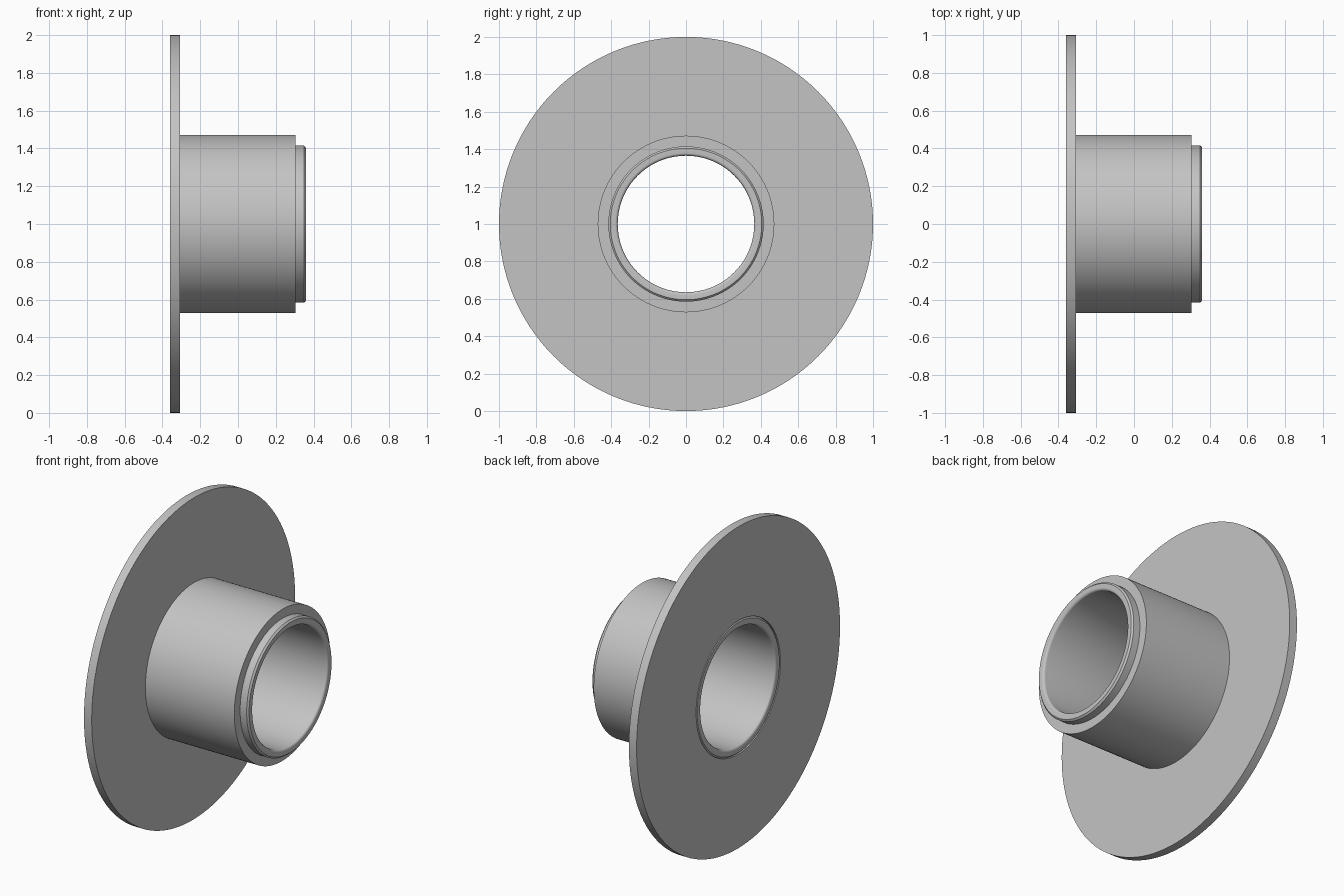
import bpy
import bmesh
from math import cos, sin, pi, radians

SEGMENTS = 128
AXIS_Z = 1.0

cube = bpy.data.objects.get("Cube")
if cube:
    bpy.data.objects.remove(cube, do_unlink=True)

grey = bpy.data.materials.new("plain grey")
grey.use_nodes = True
colour = (0.55, 0.55, 0.55, 1)
grey.diffuse_color = colour
grey.node_tree.nodes["Principled BSDF"].inputs["Base Color"].default_value = colour


def lathe(name, profile):
    """Spin a closed (x, radius) profile around the horizontal axis."""
    bm = bmesh.new()
    rings = []
    for x, r in profile:
        angles = [2 * pi * i / SEGMENTS for i in range(SEGMENTS)]
        rings.append([bm.verts.new((x, r * cos(a), AXIS_Z + r * sin(a))) for a in angles])
    for k, ring in enumerate(rings):
        following = rings[(k + 1) % len(rings)]
        for i in range(SEGMENTS):
            j = (i + 1) % SEGMENTS
            bm.faces.new((ring[i], ring[j], following[j], following[i]))
    bmesh.ops.recalc_face_normals(bm, faces=bm.faces)
    mesh = bpy.data.meshes.new(name)
    bm.to_mesh(mesh)
    bm.free()
    mesh.materials.append(grey)
    obj = bpy.data.objects.new(name, mesh)
    bpy.context.collection.objects.link(obj)
    bpy.ops.object.select_all(action="DESELECT")
    obj.select_set(True)
    bpy.context.view_layer.objects.active = obj
    bpy.ops.object.shade_smooth_by_angle(angle=radians(30))
    return obj


back, end = -0.36, 0.36
flange_front, hub_end = -0.307, 0.305
liner_outer, bore = 0.415, 0.365
chamfer, fillet = 0.01, 0.015

# Flange and hub: one turned body around the liner
lathe("flanged_hub", [
    (back, liner_outer), (back, 1.0), (flange_front, 1.0),
    (flange_front, 0.472), (hub_end, 0.472), (hub_end, liner_outer),
])

# Liner sleeve: chamfered outside, rounded at both bore mouths
steps = [radians(90) * i / 5 for i in range(6)]
mouth = [(end - fillet * (1 - cos(a)), bore + fillet * (1 - sin(a))) for a in steps]
half = [(end - chamfer, liner_outer), (end, liner_outer - chamfer)] + mouth
lathe("liner_sleeve", half + [(-x, r) for x, r in reversed(half)])
